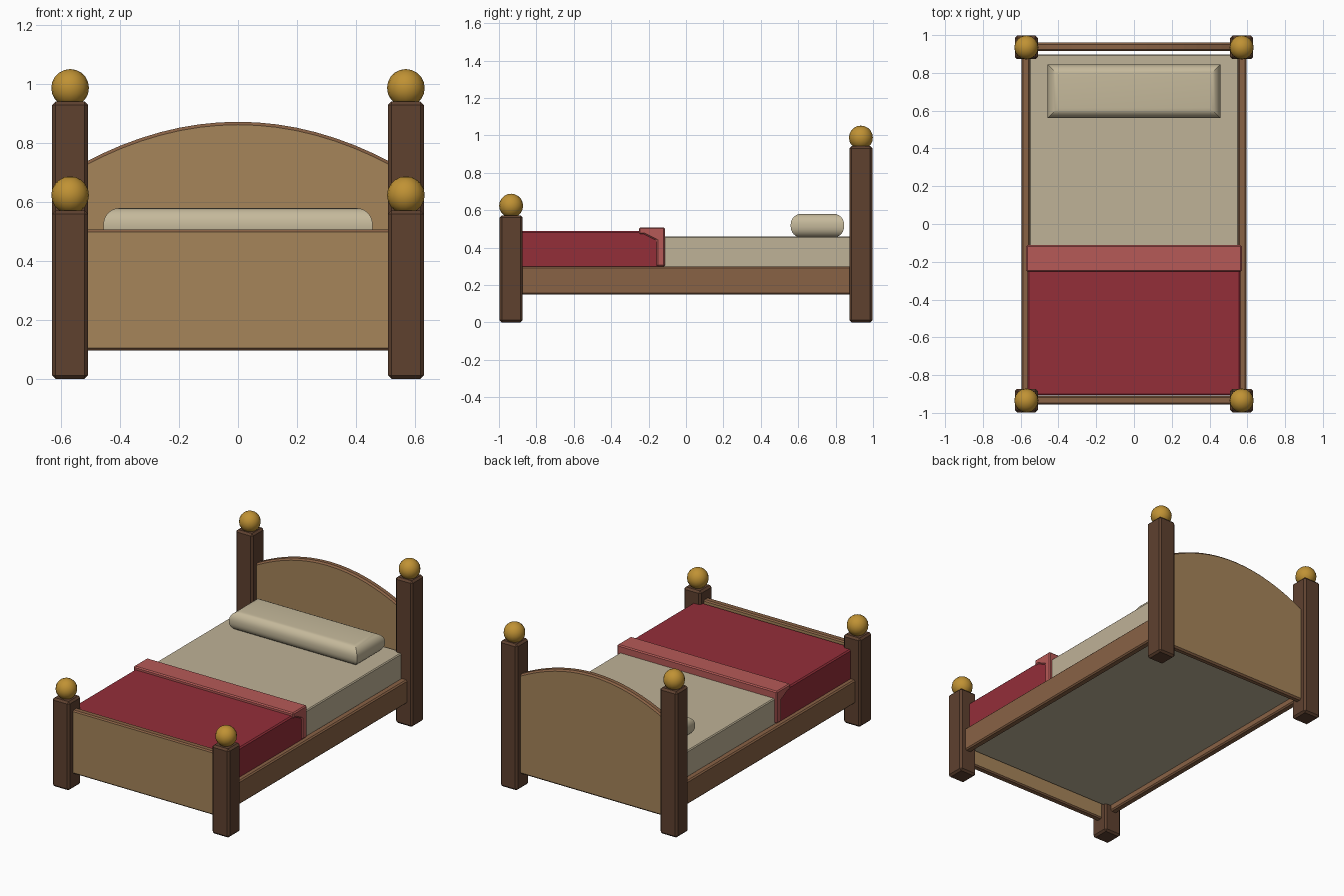
import bpy, bmesh, math

if "Cube" in bpy.data.objects:
    bpy.data.objects.remove(bpy.data.objects["Cube"])


def material(name, rgb):
    m = bpy.data.materials.new(name)
    lin = [((c / 255 + 0.055) / 1.055) ** 2.4 for c in rgb]
    m.diffuse_color = (*lin, 1)
    m.use_nodes = True
    m.node_tree.nodes["Principled BSDF"].inputs["Base Color"].default_value = m.diffuse_color
    return m


DARK = material("dark wood", (94, 65, 47))
RAIL = material("mid wood", (137, 98, 69))
PANEL = material("light wood", (166, 133, 90))
SHEET = material("cream sheet", (191, 178, 151))
PILLOW = material("pillow cream", (197, 185, 155))
RED = material("red blanket", (148, 46, 57))
PINK = material("folded pink", (182, 90, 87))
GOLD = material("gold", (192, 146, 52))


def finish(name, bm, mats):
    bmesh.ops.recalc_face_normals(bm, faces=bm.faces)
    me = bpy.data.meshes.new(name)
    bm.to_mesh(me)
    bm.free()
    for m in mats:
        me.materials.append(m)
    ob = bpy.data.objects.new(name, me)
    bpy.context.collection.objects.link(ob)
    return ob


def prism(name, profile, axis, lo, hi, mats, bevel=0.0):
    """Extrude a 2D profile along x (profile in y,z) or y (profile in x,z)."""
    bm = bmesh.new()
    place = (lambda p, d: (d, p[0], p[1])) if axis == "x" else (lambda p, d: (p[0], d, p[1]))
    a = [bm.verts.new(place(p, lo)) for p in profile]
    b = [bm.verts.new(place(p, hi)) for p in profile]
    bm.faces.new(a)
    bm.faces.new(b)
    n = len(a)
    for i in range(n):
        j = (i + 1) % n
        bm.faces.new((a[i], a[j], b[j], b[i]))
    bmesh.ops.recalc_face_normals(bm, faces=bm.faces)
    if bevel:
        sharp = [e for e in bm.edges if e.calc_face_angle(0) > math.radians(30)]
        bmesh.ops.bevel(bm, geom=sharp, offset=bevel, segments=1, affect='EDGES', profile=0.5)
    if len(mats) > 1:
        # board faces get the first colour, the edges the second
        bm.normal_update()
        for f in bm.faces:
            f.material_index = 0 if abs(f.normal.y) > 0.95 else 1
    return finish(name, bm, mats)


def box(name, x0, x1, y0, y1, z0, z1, mat, bevel=0.0):
    rect = [(x0, z0), (x1, z0), (x1, z1), (x0, z1)]
    return prism(name, rect, "y", y0, y1, [mat], bevel)


# Posts with ball finials, and side rails
for side, s in (("left", -1), ("right", 1)):
    for end, y, top, ball in (("front", -0.935, 0.572, 0.624), ("back", 0.935, 0.942, 0.988)):
        x = s * 0.57
        box(f"{end}_{side}_post", x - 0.061, x + 0.061, y - 0.062, y + 0.062, 0, top, DARK, 0.012)
        bm = bmesh.new()
        bmesh.ops.create_uvsphere(bm, u_segments=16, v_segments=10, radius=0.064)
        bmesh.ops.translate(bm, verts=bm.verts, vec=(x, y, ball))
        for f in bm.faces:
            f.smooth = True
        finish(f"{end}_{side}_ball", bm, [GOLD])
    box(f"{side}_rail", s * 0.573 - 0.023, s * 0.573 + 0.023, -0.90, 0.90, 0.148, 0.30, RAIL, 0.008)

# Footboard and arched headboard
foot = [(-0.53, 0.097), (0.53, 0.097), (0.53, 0.507), (-0.53, 0.507)]
prism("footboard", foot, "y", -0.955, -0.91, [PANEL, RAIL], 0.008)
arc = [(0.53 - 1.06 * i / 16, 0.873 - 0.132 * ((0.53 - 1.06 * i / 16) / 0.51) ** 2) for i in range(17)]
prism("headboard", [(-0.53, 0.097), (0.53, 0.097)] + arc, "y", 0.915, 0.96, [PANEL, RAIL], 0.01)

# Mattress, blanket and turned-down fold
box("mattress", -0.553, 0.553, -0.90, 0.898, 0.185, 0.46, SHEET, 0.006)
box("blanket", -0.564, 0.564, -0.908, -0.125, 0.28, 0.488, RED, 0.008)
fold = [(-0.252, 0.472), (-0.225, 0.472), (-0.158, 0.438), (-0.158, 0.30),
        (-0.112, 0.30), (-0.112, 0.508), (-0.252, 0.508)]
prism("blanket_fold", fold, "x", -0.571, 0.571, [PINK], 0.007)

# Pillow: stacked rectangles with rounded top and bottom edges
bm = bmesh.new()
R, Z0, Z1 = 0.055, 0.455, 0.58
steps = [math.radians(90 * i / 6) for i in range(7)]
levels = [(R * (1 - math.sin(t)), Z0 + R * (1 - math.cos(t))) for t in steps]
levels += [(R * (1 - math.cos(t)), Z1 - R * (1 - math.sin(t))) for t in steps]
rings = []
for inset, z in levels:
    x, y0, y1 = 0.457 - inset, 0.56 + inset, 0.845 - inset
    rings.append([bm.verts.new(v) for v in ((-x, y0, z), (x, y0, z), (x, y1, z), (-x, y1, z))])
for a, b in zip(rings, rings[1:]):
    for i in range(4):
        j = (i + 1) % 4
        bm.faces.new((a[i], a[j], b[j], b[i]))
bm.faces.new(rings[0])
bm.faces.new(rings[-1])
pillow = finish("pillow", bm, [PILLOW])
bpy.context.view_layer.objects.active = pillow
pillow.select_set(True)
bpy.ops.object.shade_smooth_by_angle(angle=math.radians(30))
